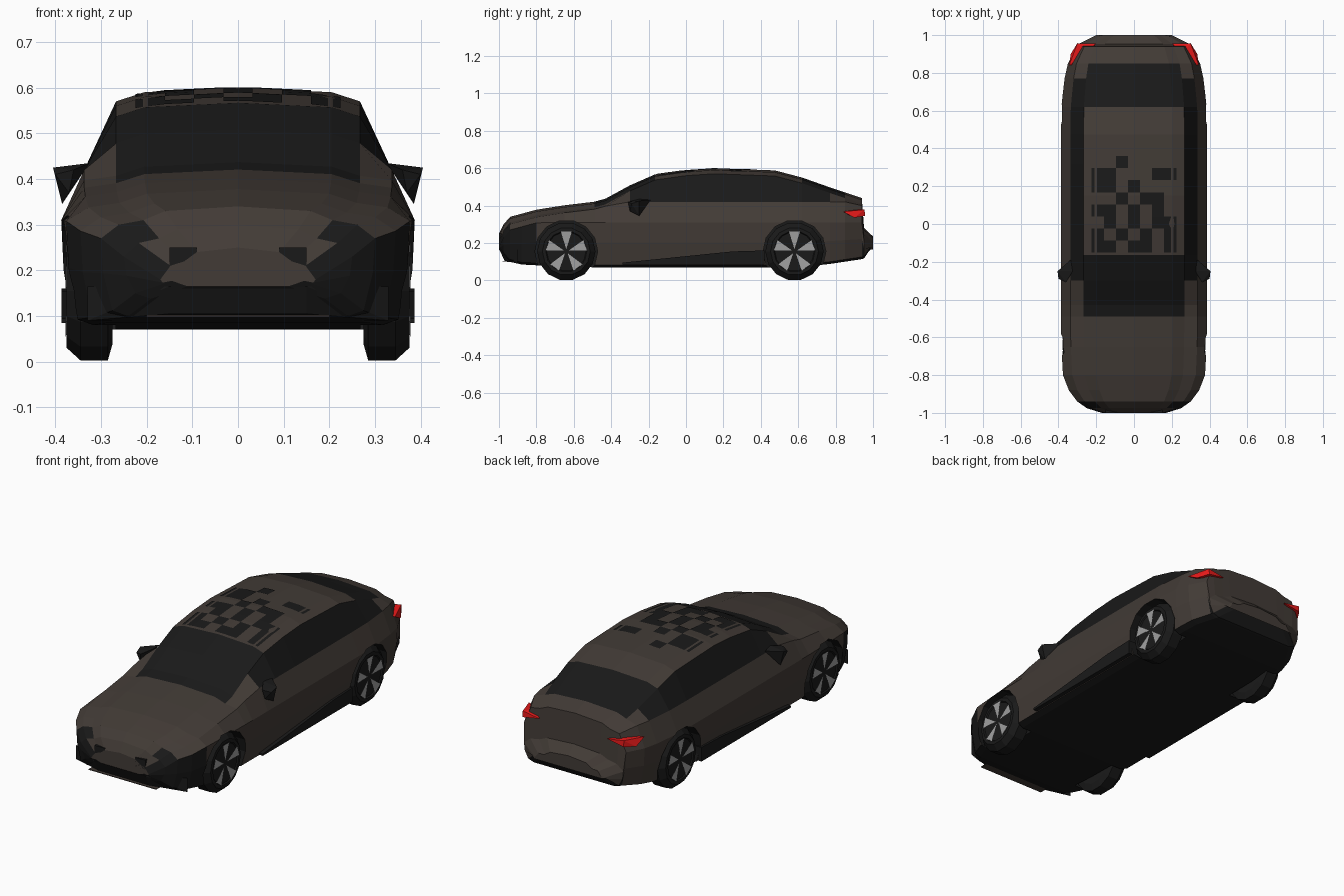
import bpy, bmesh, math
from mathutils import Vector
from mathutils.bvhtree import BVHTree

if "Cube" in bpy.data.objects:
    bpy.data.objects.remove(bpy.data.objects["Cube"])


def material(name, col):
    m = bpy.data.materials.new(name)
    m.diffuse_color = (*col, 1)
    m.use_nodes = True
    m.node_tree.nodes["Principled BSDF"].inputs["Base Color"].default_value = m.diffuse_color
    return m


PAINT = material("brown_paint", (0.055, 0.044, 0.037))
BLACK = material("black_trim", (0.010, 0.010, 0.010))
RED = material("red_lamp", (0.8, 0.01, 0.01))
SILVER = material("silver_rim", (0.35, 0.35, 0.35))


def finish(name, bm, mats):
    bmesh.ops.recalc_face_normals(bm, faces=bm.faces)
    me = bpy.data.meshes.new(name)
    bm.to_mesh(me)
    bm.free()
    for m in mats:
        me.materials.append(m)
    ob = bpy.data.objects.new(name, me)
    bpy.context.collection.objects.link(ob)
    return ob


def hull(name, pts, mat, sx=1):
    bm = bmesh.new()
    for x, y, z in pts:
        bm.verts.new((x * sx, y, z))
    bmesh.ops.convex_hull(bm, input=bm.verts)
    return finish(name, bm, [mat])


def box(name, lo, hi, mat):
    return hull(name, [(x, y, z) for x in (lo[0], hi[0]) for y in (lo[1], hi[1])
                       for z in (lo[2], hi[2])], mat)


def lathe_x(name, prof, y, z, sx, n, mats, idx=0):
    """Closed solid of (x, radius) rings around an axis along x."""
    bm = bmesh.new()
    rings = [[bm.verts.new((x * sx, y + r * math.sin((k + .5) * math.tau / n),
                            z - r * math.cos((k + .5) * math.tau / n)))
              for k in range(n)] for x, r in prof]
    for a, b in zip(rings, rings[1:]):
        for k in range(n):
            bm.faces.new((a[k], a[(k + 1) % n], b[(k + 1) % n], b[k]))
    bm.faces.new(rings[0])
    bm.faces.new(rings[-1])
    for f in bm.faces:
        f.material_index = idx
    return finish(name, bm, mats)


def interp(table, y):
    for (a, u), (b, v) in zip(table, table[1:]):
        if y <= b:
            return u + (v - u) * (y - a) / (b - a)
    return table[-1][1]


# Body outlines along y: roof line, underside and half width
TOP = [(-1, .25), (-.975, .3), (-.94, .34), (-.755, .39), (-.5, .418), (-.43, .437),
       (-.3, .508), (-.165, .567), (0, .59), (.15, .6), (.475, .588), (.62, .55),
       (.77, .497), (.94, .44), (.952, .28), (1, .235)]
BOTTOM = [(-1, .165), (-.94, .1), (-.88, .085), (-.6, .07), (.6, .07), (.75, .085),
          (.95, .115), (1, .19)]
WIDTH = [(-1, .17), (-.975, .25), (-.94, .3), (-.88, .345), (-.8, .376), (-.6, .387),
         (.5, .387), (.7, .383), (.85, .35), (.92, .315), (.952, .295), (1, .2)]
STATIONS = [-1, -.975, -.94, -.88, -.8, -.65, -.49, -.43, -.3, -.165, 0, .15, .32, .475,
            .62, .77, .85, .94, .952, 1]


def section(y):
    w, b, t = interp(WIDTH, y), interp(BOTTOM, y), interp(TOP, y)
    z4 = min(.31, t - .07)
    return [(0, b), (w - .06, b), (w - .025, b + .012), (w - .005, b + .55 * (z4 - b)),
            (w, z4), (w * .87, min(.42, t - .04)), (w * .69, t - .03),
            (w * .53, t - .01), (0, t)]


# Body shell lofted through the stations
bm = bmesh.new()
rings = []
for y in STATIONS:
    half = section(y)
    full = half + [(-x, z) for x, z in half[-2:0:-1]]
    rings.append([bm.verts.new((x, y, z)) for x, z in full])
N = len(rings[0])
for a, b in zip(rings, rings[1:]):
    for k in range(N):
        f = bm.faces.new((a[k], a[(k + 1) % N], b[(k + 1) % N], b[k]))
        band = min(k, N - 1 - k)
        c = f.calc_center_median()
        under = band <= 1
        side_glass = band == 5 and -.3 < c.y < .77
        screens = band >= 6 and (-.49 < c.y < -.165 or .62 < c.y < .85)
        nose = c.y < -.83 and abs(c.x) > .19 and c.z < .29
        valance = (c.y < -.9 or c.y > .85) and c.z < .165
        f.material_index = int(under or side_glass or screens or nose or valance)
bm.faces.new(rings[0])
bm.faces.new(rings[-1])
bmesh.ops.recalc_face_normals(bm, faces=bm.faces)
skin = BVHTree.FromBMesh(bm)
body = finish("body_shell", bm, [PAINT, BLACK])

# Wheel arches cut out of the body
for y in (-.64, .58):
    for sx in (1, -1):
        cut = lathe_x("arch_cutter", [(.268, .168), (.5, .168)], y, .155, sx, 14,
                      [PAINT, BLACK], 1)
        cut.hide_render = True
        mod = body.modifiers.new("arch", 'BOOLEAN')
        mod.operation, mod.solver, mod.object = 'DIFFERENCE', 'EXACT', cut
        bpy.context.view_layer.objects.active = body
        bpy.ops.object.modifier_apply(modifier=mod.name)
        bpy.data.objects.remove(cut)

# Wheels with chamfered tyres and wedge spokes
for y, end in ((-.64, "front"), (.58, "rear")):
    for sx, side in ((1, "left"), (-1, "right")):
        lathe_x(f"{end}_{side}_tyre", [(.275, .12), (.285, .156), (.345, .156), (.375, .128),
                                       (.376, .11), (.37, .105)], y, .155, sx, 14, [BLACK])
        bm = bmesh.new()
        for k in range(5):
            def p(x, r, da):
                a = k * math.tau / 5 + da
                return bm.verts.new((x * sx, y + r * math.sin(a), .155 + r * math.cos(a)))
            hub, l, r = p(.374, .012, 0), p(.378, .11, -.27), p(.378, .11, .27)
            back = p(.365, .07, 0)
            for tri in ((hub, l, r), (hub, l, back), (hub, r, back), (l, r, back)):
                bm.faces.new(tri)
        finish(f"{end}_{side}_spokes", bm, [SILVER])

# Mirrors, tail lamps, sills and grille blocks on both sides
for sx, side in ((1, "left"), (-1, "right")):
    hull(f"{side}_mirror", [(.325, -.25, .435), (.405, -.25, .425), (.4, -.29, .41),
                            (.385, -.25, .345), (.36, -.31, .42), (.37, -.3, .37),
                            (.335, -.19, .43)], BLACK, sx)
    hull(f"{side}_tail_lamp", [(.343, .84, .368), (.3, .955, .378), (.3, .957, .345),
                               (.335, .9, .335), (.2, .955, .362), (.26, .91, .38),
                               (.29, .85, .36)], RED, sx)
    hull(f"{side}_sill_trim", [(x, y, z) for x in (.34, .386)
                               for y, z in ((-.34, .095), (.1, .125), (.25, .155),
                                            (.42, .16), (.42, .085), (-.34, .085))],
         BLACK, sx)
    box(f"{side}_grille_block", (.09 * sx, -1, .2), (.15 * sx, -.96, .25), BLACK)

# Front splitter and rear plate recess
box("front_splitter", (-.2, -.98, .098), (.2, -.9, .102), PAINT)
hull("front_lower_intake", [(x * s, y, z) for s in (1, -1) for x, y, z in
                            ((.15, -.998, .165), (.15, -.97, .105), (.33, -.9, .165),
                             (.33, -.9, .09))], BLACK)

# Checkered roof tiles laid on the body skin
ROOF = ["..#....",
        "##...##",
        "##.#...",
        "..#.##.",
        "##.#.#.",
        ".#.#.##",
        "#.#.#.#",
        "##.##.#"]
bm = bmesh.new()
for r, row in enumerate(ROOF):
    for c, ch in enumerate(row):
        if ch == "#":
            x, y, s = -.224 + c * .064, .36 - r * .064, .064
            vs = []
            for px, py in ((x, y), (x + s, y), (x + s, y - s), (x, y - s)):
                hit = skin.ray_cast(Vector((px, py, 2)), Vector((0, 0, -1)))[0]
                vs.append(bm.verts.new(hit + Vector((0, 0, .003))))
            bm.faces.new(vs)
tiles = finish("roof_tiles", bm, [BLACK])
for poly in tiles.data.polygons:
    if poly.normal.z < 0:
        poly.flip()
